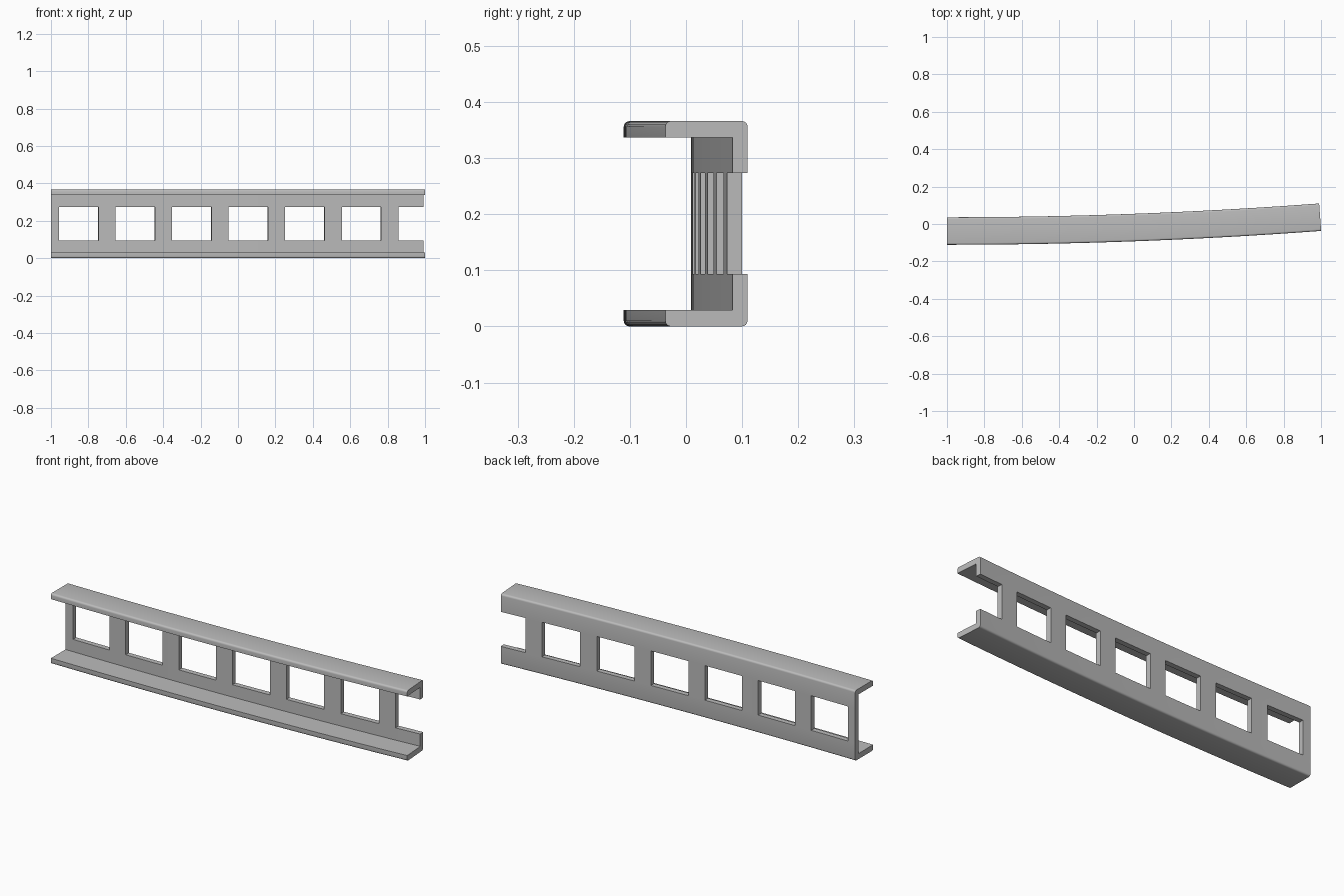
import bpy, bmesh, math

if "Cube" in bpy.data.objects:
    bpy.data.objects.remove(bpy.data.objects["Cube"])

# Overall sizes: channel depth, height, wall thickness, corner rounding
FRONT, BACK, WEB = -0.111, 0.036, 0.009
HEIGHT, FLANGE, ROUND = 0.366, 0.029, 0.01
SILL, LINTEL = 0.093, 0.273
R = 26.95          # radius of the gentle plan curve, centred at (-1, R)
END = 0.074        # angle swept by the beam

# Stations along the curve: windows repeat at a fixed pitch, last one open-ended
edges = [0.0]
for k in range(7):
    for x in (-0.957 + 0.3025 * k, -0.747 + 0.3025 * k):
        edges.append(min(math.asin((x + 1) / R), END))
edges[-1] = END
stations = []      # (start angle, end angle, is window)
SUB = 3
for i in range(len(edges) - 1):
    a, b = edges[i], edges[i + 1]
    for j in range(SUB):
        stations.append((a + (b - a) * j / SUB, a + (b - a) * (j + 1) / SUB, i % 2 == 1))


def corner(cy, cz, start):
    """Quarter-round corner, swept clockwise from the start angle."""
    return [(cy + ROUND * math.cos(math.radians(start - 22.5 * i)),
             cz + ROUND * math.sin(math.radians(start - 22.5 * i))) for i in range(5)]


# Lower half of the C section, from web back round to web front; upper is mirrored
lower = [(BACK, SILL)] + corner(BACK - ROUND, ROUND, 0) \
    + corner(FRONT + ROUND, ROUND, -90) + [(FRONT, FLANGE), (WEB, FLANGE), (WEB, SILL)]
upper = [(y, HEIGHT - z) for y, z in lower]

bm = bmesh.new()


def ring(profile, angle):
    return [bm.verts.new((-1 + (R - y) * math.sin(angle),
                          R - (R - y) * math.cos(angle), z)) for y, z in profile]


angles = [s[0] for s in stations] + [END]
lo = [ring(lower, a) for a in angles]
up = [ring(upper, a) for a in angles]

# Flanges, web posts and window reveals
for i, (_, _, window) in enumerate(stations):
    for h in (lo, up):
        for j in range(len(lower) - 1):
            bm.faces.new((h[i][j], h[i][j + 1], h[i + 1][j + 1], h[i + 1][j]))
        if window:
            bm.faces.new((h[i][0], h[i][-1], h[i + 1][-1], h[i + 1][0]))
    if not window:
        for j in (0, -1):
            bm.faces.new((lo[i][j], up[i][j], up[i + 1][j], lo[i + 1][j]))
    if i and window != stations[i - 1][2]:
        bm.faces.new((lo[i][0], up[i][0], up[i][-1], lo[i][-1]))

# End caps: closed section at the left, two L sections at the open right end
bm.faces.new(lo[0] + up[0][::-1])
bm.faces.new(lo[-1])
bm.faces.new(up[-1])
bmesh.ops.recalc_face_normals(bm, faces=bm.faces)

mesh = bpy.data.meshes.new("curved_channel_beam")
bm.to_mesh(mesh)
bm.free()
beam = bpy.data.objects.new("curved_channel_beam", mesh)
bpy.context.collection.objects.link(beam)

grey = bpy.data.materials.new("plain grey")
grey.diffuse_color = (0.5, 0.5, 0.5, 1)
grey.use_nodes = True
grey.node_tree.nodes["Principled BSDF"].inputs["Base Color"].default_value = grey.diffuse_color
mesh.materials.append(grey)

bpy.context.view_layer.objects.active = beam
beam.select_set(True)
bpy.ops.object.shade_smooth_by_angle(angle=math.radians(30))
